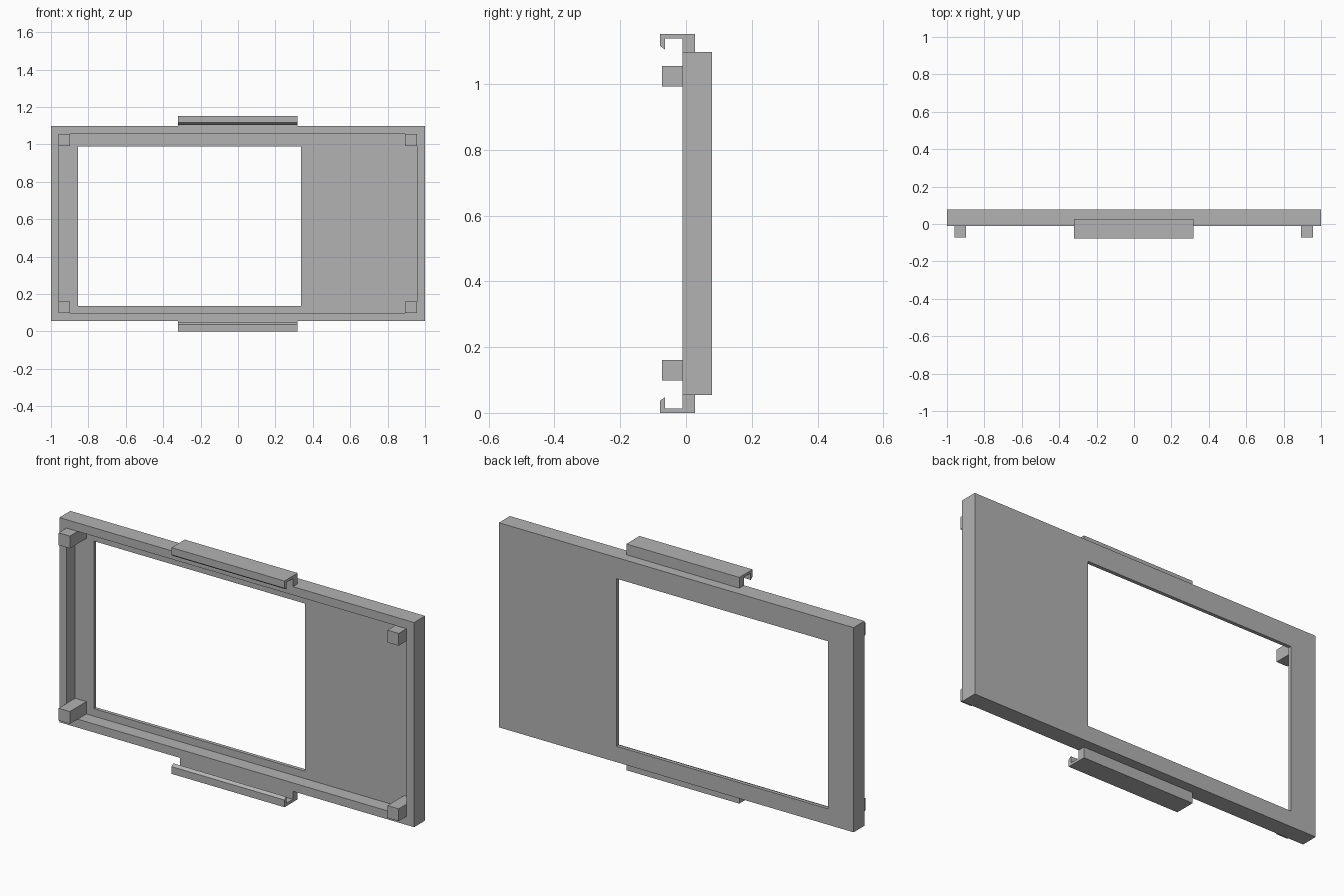
import bpy
import bmesh

cube = bpy.data.objects.get("Cube")
if cube:
    bpy.data.objects.remove(cube, do_unlink=True)

grey = bpy.data.materials.new("plain grey")
grey.use_nodes = True
colour = (0.45, 0.45, 0.45, 1)
grey.diffuse_color = colour
grey.node_tree.nodes["Principled BSDF"].inputs["Base Color"].default_value = colour

FRONT, FLOOR, BACK = -0.01, 0.06, 0.0785
MID_Z = 0.5765
OUTER = (-1, 1, 0.055, 1.098)
CAVITY = (-0.96, 0.957, 0.098, 1.055)
WINDOW = (-0.855, 0.337, 0.136, 0.99)


def loft(name, rings, closed):
    """Skin a list of point rings; join the last to the first, or cap the ends."""
    bm = bmesh.new()
    loops = [[bm.verts.new(p) for p in ring] for ring in rings]
    pairs = list(zip(loops, loops[1:]))
    if closed:
        pairs.append((loops[-1], loops[0]))
    else:
        bm.faces.new(loops[0])
        bm.faces.new(loops[-1])
    for a, b in pairs:
        for i in range(len(a)):
            j = (i + 1) % len(a)
            bm.faces.new((a[i], a[j], b[j], b[i]))
    bmesh.ops.recalc_face_normals(bm, faces=bm.faces)
    mesh = bpy.data.meshes.new(name)
    bm.to_mesh(mesh)
    bm.free()
    mesh.materials.append(grey)
    obj = bpy.data.objects.new(name, mesh)
    bpy.context.collection.objects.link(obj)
    return obj


def rectangle(bounds, y):
    x0, x1, z0, z1 = bounds
    return [(x0, y, z0), (x1, y, z0), (x1, y, z1), (x0, y, z1)]


# Shallow tray with a raised rim and an off-centre window
loft("bezel_frame", [
    rectangle(OUTER, BACK), rectangle(OUTER, FRONT),
    rectangle(CAVITY, FRONT), rectangle(CAVITY, FLOOR),
    rectangle(WINDOW, FLOOR), rectangle(WINDOW, BACK)], True)

# Square posts in the cavity corners, standing proud of the rim
POST = 0.063
for side, x in (("right", CAVITY[0]), ("left", CAVITY[1] - POST)):
    for level, z in (("lower", CAVITY[2]), ("upper", CAVITY[3] - POST)):
        bounds = (x, x + POST, z, z + POST)
        loft(f"{level}_{side}_post",
             [rectangle(bounds, -0.073), rectangle(bounds, FLOOR)], False)

# Hooked clips along the lower and upper edges
profile = [(0.028, 0.055), (0.028, 0), (-0.0785, 0), (-0.0785, 0.037),
           (-0.064, 0.048), (-0.064, 0.014), (FRONT, 0.014), (FRONT, 0.055)]
for name, flip in (("lower_clip", False), ("upper_clip", True)):
    loft(name, [[(x, y, 2 * MID_Z - z if flip else z) for y, z in profile]
                for x in (-0.32, 0.317)], False)
